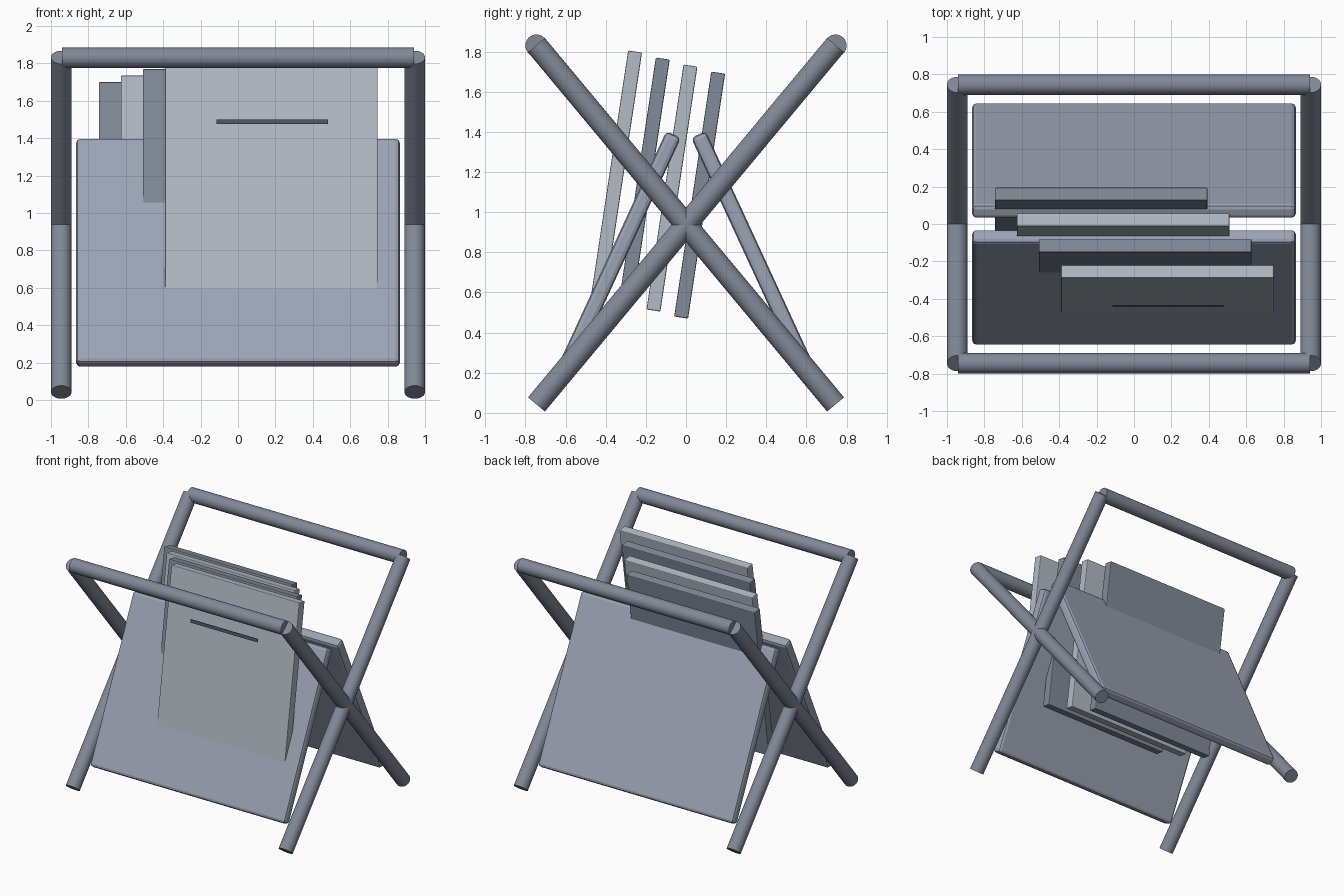
import bpy
from math import radians
from mathutils import Vector

if "Cube" in bpy.data.objects:
    bpy.data.objects.remove(bpy.data.objects["Cube"])


def material(name, rgb):
    m = bpy.data.materials.new(name)
    m.diffuse_color = (*rgb, 1)
    m.use_nodes = True
    m.node_tree.nodes["Principled BSDF"].inputs["Base Color"].default_value = m.diffuse_color
    return m


FRAME = material("frame_grey", (0.22, 0.25, 0.31))
PANEL = material("panel_grey", (0.33, 0.37, 0.46))
LIGHT = material("light_cover", (0.45, 0.50, 0.55))
DARK = material("dark_cover", (0.22, 0.26, 0.32))
LINE = material("cover_line", (0.07, 0.09, 0.13))


def rod(name, a, b, r=0.055):
    a, b = Vector(a), Vector(b)
    d = b - a
    bpy.ops.mesh.primitive_cylinder_add(vertices=32, radius=r, depth=d.length, location=(a + b) / 2)
    o = bpy.context.object
    o.name = name
    o.rotation_euler = d.to_track_quat('Z', 'Y').to_euler()
    o.data.materials.append(FRAME)
    bpy.ops.object.shade_smooth_by_angle(angle=radians(35))
    return o


def slab(name, size, loc, tilt, bevel, mat):
    bpy.ops.mesh.primitive_cube_add(size=1, location=loc)
    o = bpy.context.object
    o.name = name
    o.scale = size
    bpy.ops.object.transform_apply(location=False, rotation=False, scale=True)
    o.rotation_euler.x = radians(tilt)
    o.data.materials.append(mat)
    if bevel:
        mod = o.modifiers.new("bevel", 'BEVEL')
        mod.width = bevel
        mod.segments = 2
    return o


# Crossed legs on both sides
for side, x in (("left", -0.945), ("right", 0.945)):
    for end, s in (("front", -1), ("back", 1)):
        rod(f"{side}_{end}_leg", (x, 0.745 * s, 0.042), (x, -0.745 * s, 1.832))

# Top rails and sloping side panels, front and back
for end, s in (("front", -1), ("back", 1)):
    rod(f"{end}_rail", (-0.94, 0.745 * s, 1.83), (0.94, 0.745 * s, 1.83))
    slab(f"{end}_panel", (1.73, 0.08, 1.322), (0, 0.339 * s, 0.787), 24.8 * s, 0.022, PANEL)

# Row of leaning magazines, front to back
for i in range(4):
    slab(f"magazine_{i + 1}", (1.137, 0.07, 1.234),
         (0.178 - 0.118 * i, -0.346 + 0.138 * i, 1.19 - 0.035 * i),
         -8.6, 0.006, DARK if i % 2 else LIGHT)

# Thin title strip ahead of the front magazine
slab("cover_strip", (0.595, 0.006, 0.025), (0.1825, -0.437, 1.488), -8.6, 0, LINE)
